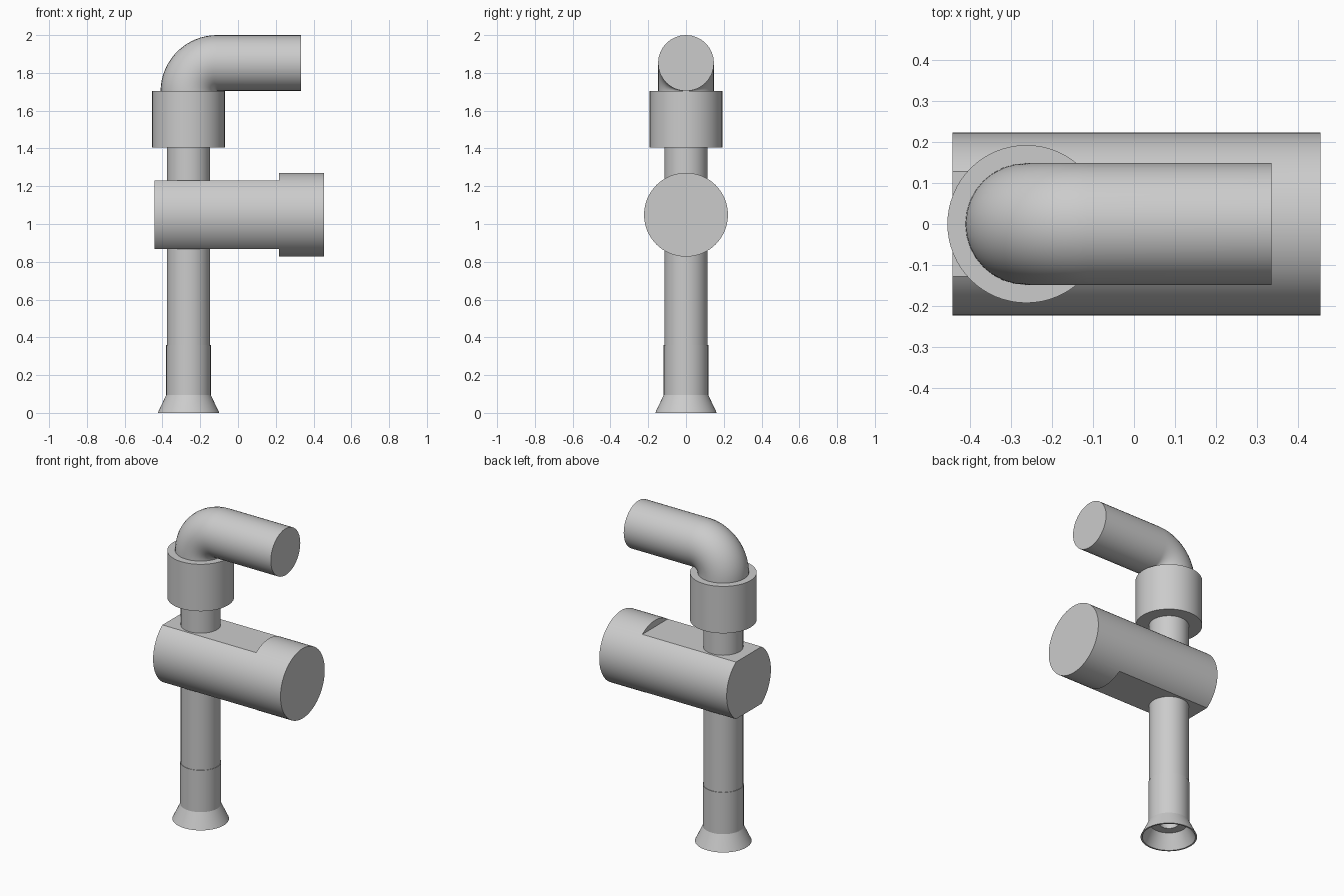
import bpy, bmesh, math

if "Cube" in bpy.data.objects:
    bpy.data.objects.remove(bpy.data.objects["Cube"])

PX = -0.262   # x of the upright pipe axis
SEG = 64


def smooth(ob):
    bpy.ops.object.select_all(action='DESELECT')
    ob.select_set(True)
    bpy.context.view_layer.objects.active = ob
    bpy.ops.object.shade_smooth_by_angle(angle=math.radians(25))


def lathe(name, profile):
    """Revolve (radius, z) points around the pipe axis; radius 0 closes an end."""
    bm = bmesh.new()
    vs = [bm.verts.new((r, 0, z)) for r, z in profile]
    edges = [bm.edges.new(p) for p in zip(vs, vs[1:])]
    bmesh.ops.spin(bm, geom=vs + edges, cent=(0, 0, 0), axis=(0, 0, 1),
                   angle=2 * math.pi, steps=SEG, use_duplicate=False)
    bmesh.ops.remove_doubles(bm, verts=bm.verts, dist=1e-5)
    bmesh.ops.recalc_face_normals(bm, faces=bm.faces)
    me = bpy.data.meshes.new(name)
    bm.to_mesh(me)
    bm.free()
    ob = bpy.data.objects.new(name, me)
    ob.location.x = PX
    bpy.context.collection.objects.link(ob)
    smooth(ob)
    return ob


# Upright pipe: flared hollow foot, bore, slightly thicker lower length
lathe("upright_pipe", [
    (0, 0.36), (0.055, 0.36), (0.055, 0.09), (0.108, 0.09), (0.153, 0),
    (0.163, 0), (0.118, 0.095), (0.118, 0.36), (0.115, 0.36),
    (0.115, 1.41), (0, 1.41)])

# Collar
lathe("collar", [(0, 1.405), (0.192, 1.405), (0.192, 1.703), (0, 1.703)])

# Horizontal barrel with flats cut above and below, leaving a round head
x0, x1, step, zc = -0.441, 0.454, 0.217, 1.049
bpy.ops.mesh.primitive_cylinder_add(vertices=SEG, radius=0.222, depth=x1 - x0,
                                    location=((x0 + x1) / 2, 0, zc),
                                    rotation=(0, math.pi / 2, 0))
barrel = bpy.context.object
barrel.name = "barrel"
for side in (1, -1):
    bpy.ops.mesh.primitive_cube_add(size=1, location=(step - 0.5, 0, zc + side * 0.281))
    cutter = bpy.context.object
    cutter.name = "flat_cutter"
    cutter.scale = (1, 1, 0.2)
    cutter.hide_render = True
    bpy.context.view_layer.update()
    mod = barrel.modifiers.new("flat", 'BOOLEAN')
    mod.operation = 'DIFFERENCE'
    mod.solver = 'EXACT'
    mod.object = cutter
    bpy.context.view_layer.objects.active = barrel
    bpy.ops.object.modifier_apply(modifier=mod.name)
    bpy.data.objects.remove(cutter, do_unlink=True)
smooth(barrel)

# Elbow spout: swept round section through a tight quarter bend
R, r, zb = 0.151, 0.148, 1.701
path = [(PX, 0, 1.66)]
for i in range(17):
    a = math.pi / 2 * i / 16
    path.append((PX + R - R * math.cos(a), 0, zb + R * math.sin(a)))
path.append((0.334, 0, zb + R))
cu = bpy.data.curves.new("elbow_spout", 'CURVE')
cu.dimensions = '3D'
cu.bevel_depth = r
cu.bevel_resolution = 14
cu.use_fill_caps = True
sp = cu.splines.new('POLY')
sp.points.add(len(path) - 1)
for pt, co in zip(sp.points, path):
    pt.co = (*co, 1)
spout = bpy.data.objects.new("elbow_spout", cu)
bpy.context.collection.objects.link(spout)
bpy.ops.object.select_all(action='DESELECT')
spout.select_set(True)
bpy.context.view_layer.objects.active = spout
bpy.ops.object.convert(target='MESH')
smooth(bpy.context.object)
